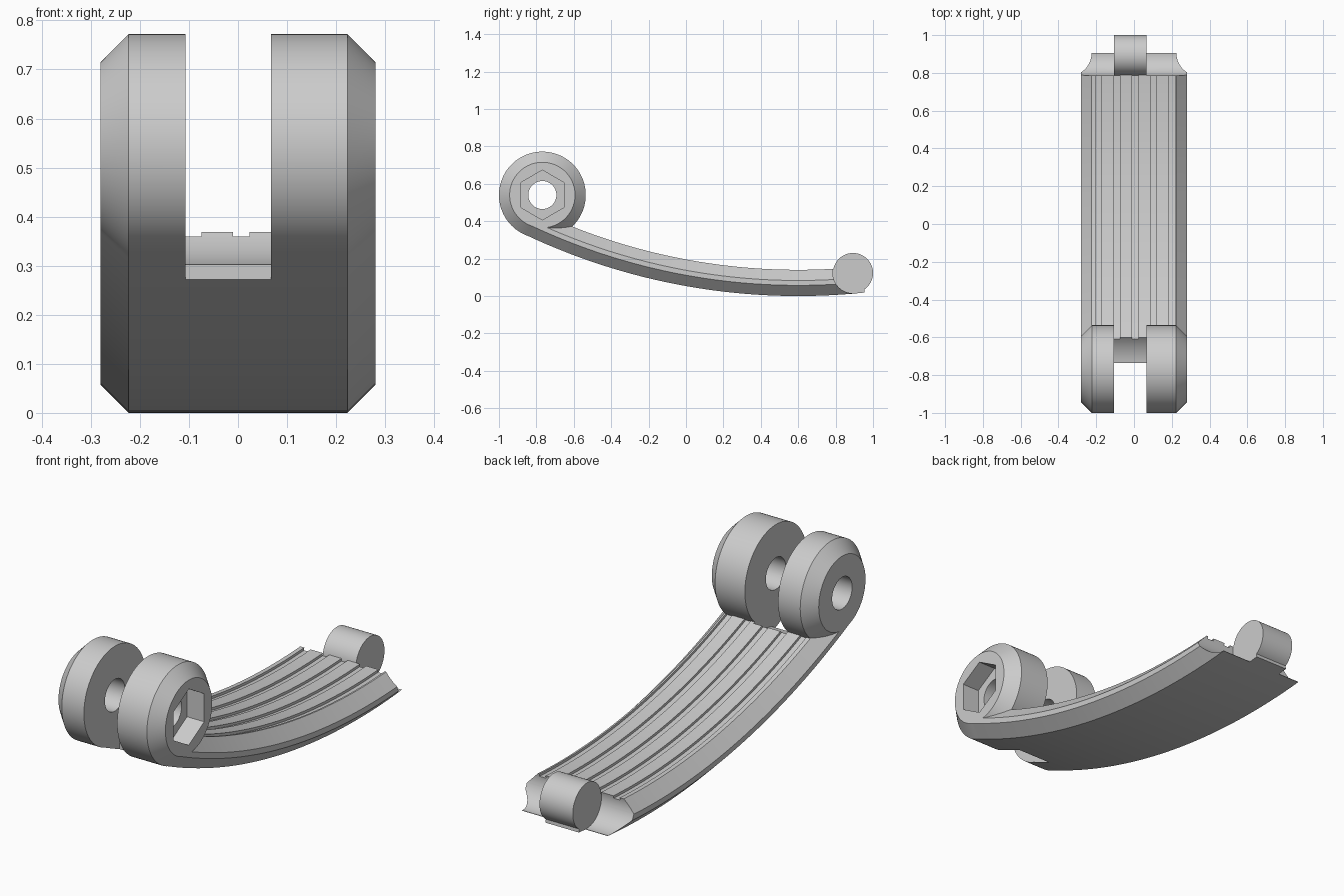
import bpy, bmesh, math
from mathutils import Matrix

if "Cube" in bpy.data.objects:
    bpy.data.objects.remove(bpy.data.objects["Cube"])

R = 3.41                       # radius of the bar underside
ARC_Y = 0.6                    # lowest point of the arc
HUB = (-0.768, 0.54)           # hinge axis (y, z)
PIN = (0.893, 0.123)           # rear pin axis (y, z)
GAP = (-0.107, 0.067)          # slot between the hinge rings
HALF, FLAT = 0.28, 0.223       # half width, half width inside chamfer

grey = bpy.data.materials.new("light_grey")
grey.use_nodes = True
grey.diffuse_color = (0.6, 0.6, 0.6, 1)
grey.node_tree.nodes["Principled BSDF"].inputs["Base Color"].default_value = (0.6, 0.6, 0.6, 1)


def finish(name, bm):
    bmesh.ops.recalc_face_normals(bm, faces=bm.faces)
    mesh = bpy.data.meshes.new(name)
    bm.to_mesh(mesh)
    bm.free()
    mesh.materials.append(grey)
    obj = bpy.data.objects.new(name, mesh)
    bpy.context.collection.objects.link(obj)
    return obj


def loft(name, rings):
    """Join closed rings of points with quads and cap both ends."""
    bm = bmesh.new()
    loops = [[bm.verts.new(p) for p in ring] for ring in rings]
    n = len(loops[0])
    for a, b in zip(loops, loops[1:]):
        for i in range(n):
            j = (i + 1) % n
            bm.faces.new((a[i], a[j], b[j], b[i]))
    bm.faces.new(loops[0])
    bm.faces.new(loops[-1][::-1])
    return finish(name, bm)


def turned(name, axis, profile, sides=96):
    """Solid turned around the x direction; profile is (x, radius)."""
    turn = [math.tau * i / sides for i in range(sides)]
    return loft(name, [[(x, axis[0] + r * math.sin(a), axis[1] + r * math.cos(a))
                        for a in turn] for x, r in profile])


def box(name, x, y, z):
    return loft(name, [[(x0, y[0], z[0]), (x0, y[1], z[0]), (x0, y[1], z[1]), (x0, y[0], z[1])]
                       for x0 in x])


def combine(target, tool, operation):
    tool.hide_render = True
    mod = target.modifiers.new(operation.lower(), "BOOLEAN")
    mod.operation, mod.object, mod.solver = operation, tool, "EXACT"
    bpy.context.view_layer.objects.active = target
    bpy.ops.object.modifier_apply(modifier=mod.name)
    bpy.data.objects.remove(tool)


# Curved bar: chamfered section with five grooves along the top
section = [(-FLAT, 0), (FLAT, 0), (HALF, 0.057), (HALF, 0.083), (0.225, 0.14)]
for k in range(2, -3, -1):
    mid = 0.0065 + 0.097 * k
    section += [(mid + 0.0165, 0.14), (mid + 0.0165, 0.128),
                (mid - 0.0165, 0.128), (mid - 0.0165, 0.14)]
section += [(-0.225, 0.14), (-HALF, 0.083), (-HALF, 0.057)]

start = math.atan2(HUB[0] - ARC_Y, R - HUB[1])
end = math.asin((0.955 - ARC_Y) / R)
steps = 48
angles = [start + (end - start) * i / steps for i in range(steps + 1)]
link = loft("hinged_link_arm", [[(x, ARC_Y + (R - t) * math.sin(a), R - (R - t) * math.cos(a))
                                 for x, t in section] for a in angles])

# Chamfered hinge barrel and rear pin
combine(link, turned("hinge_barrel", HUB, [(-HALF, 0.175), (-FLAT, 0.232),
                                           (FLAT, 0.232), (HALF, 0.175)]), "UNION")
combine(link, turned("rear_pin", PIN, [(-0.15, 0.107), (0.11, 0.107)]), "UNION")

# Slot that splits the barrel into two rings
combine(link, turned("slot_round", HUB, [(x, 0.24) for x in GAP]), "DIFFERENCE")
combine(link, box("slot_front", GAP, (-1.2, -0.735), (0.05, 0.5)), "DIFFERENCE")

# Concave seats on either side of the pin
for side in ((-0.5, GAP[0]), (GAP[1], 0.5)):
    combine(link, turned("seat_round", PIN, [(x, 0.108) for x in side]), "DIFFERENCE")
    combine(link, box("seat_end", side, (0.905, 1.2), (-0.2, 0.4)), "DIFFERENCE")

# Bolt hole through both rings and the hexagonal nut recess on the left one
combine(link, turned("bolt_hole", HUB, [(-0.5, 0.075), (0.5, 0.075)], 48), "DIFFERENCE")
combine(link, turned("nut_recess", HUB, [(0.19, 0.133), (0.5, 0.133)], 6), "DIFFERENCE")

# Smooth round surfaces, keep hard edges
bpy.ops.object.select_all(action="DESELECT")
link.select_set(True)
bpy.context.view_layer.objects.active = link
bpy.ops.object.shade_smooth_by_angle(angle=math.radians(25))
